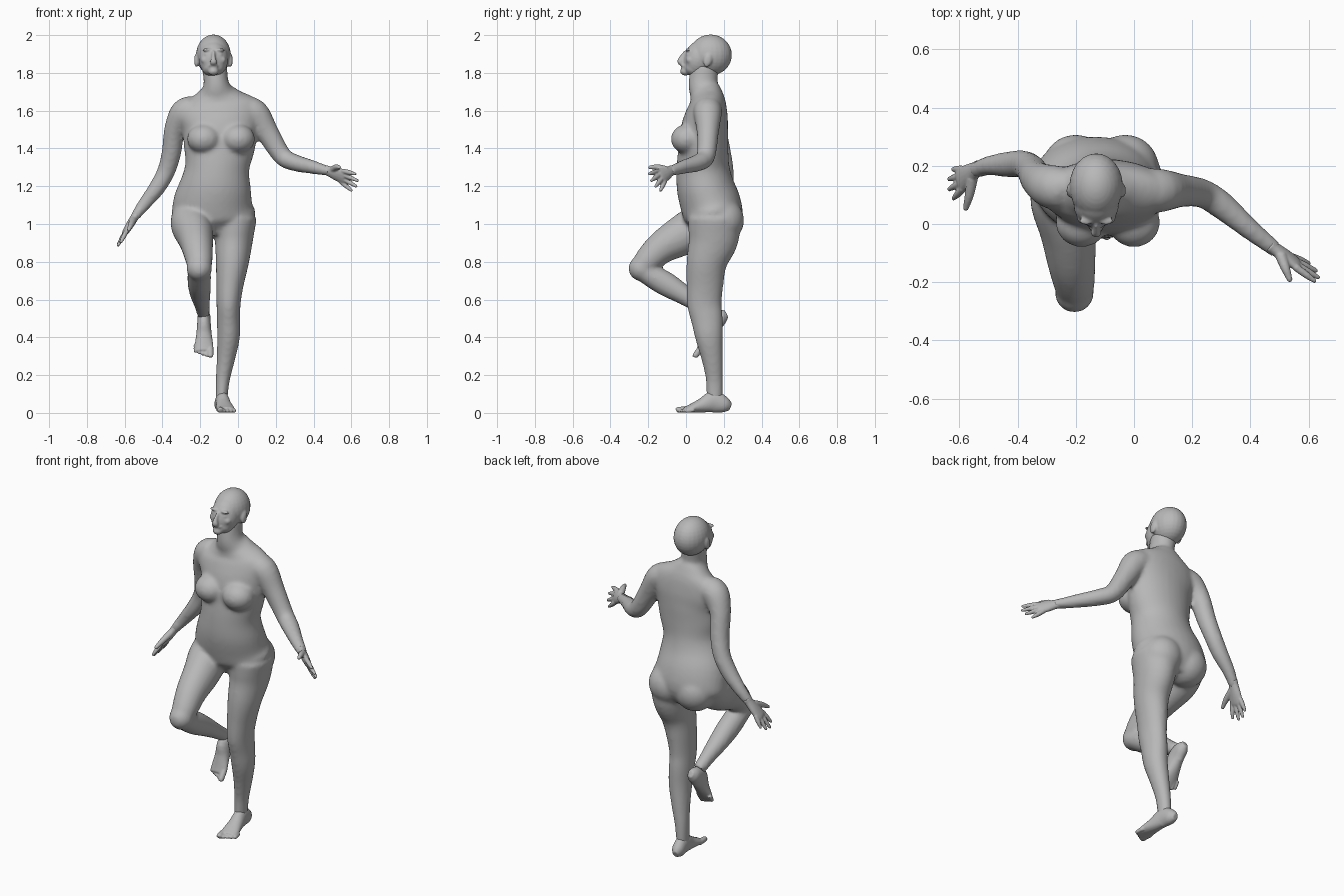
import bpy, bmesh, math
from mathutils import Vector, Matrix

cube = bpy.data.objects.get("Cube")
if cube:
    bpy.data.objects.remove(cube, do_unlink=True)

skin = bpy.data.materials.new("plain_grey")
skin.use_nodes = True
GREY = (0.48, 0.48, 0.48, 1)
skin.diffuse_color = GREY
skin.node_tree.nodes["Principled BSDF"].inputs["Base Color"].default_value = GREY

X, Y = Vector((1, 0, 0)), Vector((0, 1, 0))


def spline(pts, steps=4):
    """Catmull-Rom resampling of points with any number of components."""
    out = []
    for i in range(len(pts) - 1):
        a, b, c, d = (pts[max(i - 1, 0)], pts[i], pts[i + 1], pts[min(i + 2, len(pts) - 1)])
        for s in range(steps):
            t = s / steps
            out.append([q + 0.5 * t * (r - p + t * (2 * p - 5 * q + 4 * r - w + t * (3 * (q - r) + w - p)))
                        for p, q, r, w in zip(a, b, c, d)])
    return out + [list(pts[-1])]


def loft(bm, sections, side=X, sides=24, matrix=Matrix()):
    """Closed tube through sections (x, y, z, half width, half depth)."""
    path = spline(sections)
    centres = [Vector(p[:3]) for p in path]
    rings = []
    for i, p in enumerate(path):
        tangent = (centres[min(i + 1, len(path) - 1)] - centres[max(i - 1, 0)]).normalized()
        u = (side - tangent * side.dot(tangent)).normalized()
        v = tangent.cross(u)
        ring = []
        for k in range(sides):
            ang = math.tau * k / sides
            co = centres[i] + u * math.cos(ang) * p[3] + v * math.sin(ang) * p[4]
            ring.append(bm.verts.new(matrix @ co))
        rings.append(ring)
    for r0, r1 in zip(rings, rings[1:]):
        for k in range(sides):
            n = (k + 1) % sides
            bm.faces.new((r0[k], r0[n], r1[n], r1[k]))
    bm.faces.new(rings[0][::-1])
    bm.faces.new(rings[-1])


def ball(bm, centre, radii, tilt=0.0):
    m = Matrix.Translation(centre) @ Matrix.Rotation(tilt, 4, 'X') @ Matrix.Diagonal((*radii, 1))
    bmesh.ops.create_uvsphere(bm, u_segments=24, v_segments=16, radius=1, matrix=m)


def finish(bm, name, voxel, smooth):
    """Fuse overlapping volumes into one skin and relax it."""
    bmesh.ops.recalc_face_normals(bm, faces=bm.faces)
    mesh = bpy.data.meshes.new(name)
    bm.to_mesh(mesh)
    bm.free()
    ob = bpy.data.objects.new(name, mesh)
    bpy.context.collection.objects.link(ob)
    bpy.ops.object.select_all(action='DESELECT')
    bpy.context.view_layer.objects.active = ob
    ob.select_set(True)
    fuse = ob.modifiers.new("fuse", 'REMESH')
    fuse.mode = 'VOXEL'
    fuse.voxel_size = voxel
    relax = ob.modifiers.new("relax", 'SMOOTH')
    relax.factor = 0.5
    relax.iterations = smooth
    for mod in ("fuse", "relax"):
        bpy.ops.object.modifier_apply(modifier=mod)
    ob.data.materials.clear()
    ob.data.materials.append(skin)
    bpy.ops.object.shade_smooth_by_angle(angle=math.radians(50))


# Torso and neck
body = bmesh.new()
loft(body, [
    (-.125, .15, .94, .11, .10), (-.128, .15, 1.02, .215, .15), (-.133, .132, 1.1, .213, .16),
    (-.12, .102, 1.2, .19, .152), (-.11, .09, 1.3, .17, .14), (-.1, .092, 1.4, .188, .132),
    (-.095, .098, 1.5, .2, .126), (-.1, .11, 1.58, .225, .112), (-.105, .115, 1.64, .21, .096),
    (-.11, .105, 1.69, .12, .085), (-.115, .09, 1.74, .068, .077), (-.125, .1, 1.84, .068, .075)], sides=32)
# Chest and seat
for x in (-.18, .0):
    ball(body, (x, .005, 1.45), (.09, .085, .078))
for x in (-.2, -.03):
    ball(body, (x, .195, 1.02), (.115, .113, .115))

# Left arm (outstretched) and right arm (lowered)
loft(body, [
    (.03, .115, 1.605, .075, .07), (.09, .115, 1.585, .075, .075), (.158, .115, 1.48, .058, .06),
    (.235, .105, 1.36, .05, .05), (.3, .065, 1.325, .048, .045), (.4, -.02, 1.3, .036, .036),
    (.49, -.09, 1.277, .028, .024)], Y)
loft(body, [
    (-.24, .12, 1.605, .075, .075), (-.29, .13, 1.585, .075, .073), (-.335, .155, 1.5, .06, .056),
    (-.352, .185, 1.38, .053, .052), (-.38, .205, 1.28, .048, .048), (-.43, .205, 1.19, .045, .044),
    (-.5, .2, 1.1, .034, .034), (-.55, .183, 1.033, .028, .024)], Y)

# Left leg (standing)
loft(body, [
    (-.02, .15, 1.03, .12, .14), (-.022, .145, .92, .102, .133), (-.03, .11, .8, .088, .108),
    (-.043, .1, .68, .073, .098), (-.05, .097, .58, .064, .092), (-.05, .11, .5, .062, .085),
    (-.05, .122, .4, .06, .073), (-.065, .14, .28, .048, .056), (-.08, .15, .18, .038, .046),
    (-.086, .152, .09, .032, .043), (-.087, .15, .05, .03, .04)])

# Right leg (raised and bent)
loft(body, [
    (-.23, .14, 1.05, .115, .11), (-.245, .08, 1.0, .112, .115), (-.227, -.02, .94, .098, .108),
    (-.215, -.13, .875, .083, .087), (-.205, -.21, .8, .07, .07), (-.205, -.24, .765, .06, .055)])
ball(body, (-.205, -.235, .765), (.068, .07, .068))
loft(body, [
    (-.205, -.235, .755, .062, .055), (-.205, -.12, .69, .062, .065), (-.2, -.02, .63, .055, .054),
    (-.19, .07, .57, .041, .042), (-.183, .14, .522, .034, .036)])
finish(body, "body", .011, 8)

# Head: cranium, face, jaw and features
head = bmesh.new()
hx = -.13
ball(head, (hx, .13, 1.895), (.092, .113, .108))
ball(head, (hx, .068, 1.875), (.078, .078, .1), -.32)
ball(head, (hx, .045, 1.825), (.06, .06, .045), -.2)
ball(head, (hx, -.003, 1.808), (.028, .028, .022))
loft(head, [(hx, .004, 1.915, .008, .012), (hx, -.02, 1.88, .011, .016),
            (hx, -.03, 1.858, .019, .016), (hx, -.015, 1.847, .016, .012)])
ball(head, (hx, -.012, 1.838), (.027, .015, .007))
ball(head, (hx, -.011, 1.826), (.023, .015, .007))
for s in (-1, 1):
    ball(head, (hx + s * .034, .01, 1.922), (.026, .013, .008))
    ball(head, (hx + s * .033, .012, 1.898), (.015, .012, .009))
    ball(head, (hx + s * .042, .022, 1.868), (.025, .022, .022))
    ball(head, (hx + s * .09, .115, 1.867), (.012, .023, .037), -.25)
finish(head, "head", .006, 3)


def hand(name, wrist, knuckle, across, thumb, tips):
    """Palm, thumb and four fingers, index first."""
    wrist, knuckle, across = Vector(wrist), Vector(knuckle), Vector(across).normalized()
    bm = bmesh.new()
    along = knuckle - wrist
    loft(bm, [(*(wrist - along * .2), .028, .024), (*wrist, .028, .022),
              (*(wrist + along * .5), .038, .021), (*(knuckle - along * .05), .043, .017),
              (*(knuckle + along * .1), .036, .01)], across, 16)
    for i, tip in enumerate(tips):
        tip = Vector(tip)
        root = knuckle - along * .15 + across * (.033 - .022 * i)
        mid = root.lerp(tip, .55)
        loft(bm, [(*root, .013, .013), (*mid, .0125, .0125), (*tip, .008, .008)], across + Y * .01, 10)
        ball(bm, tip, (.008,) * 3)
    thumb = Vector(thumb)
    base = wrist + along * .25 + across * .02
    mid = base.lerp(thumb, .5) + across * .008
    loft(bm, [(*base, .02, .02), (*mid, .016, .016), (*thumb, .01, .01)], along, 10)
    ball(bm, thumb, (.01,) * 3)
    finish(bm, name, .0045, 2)


hand("left_hand", (.48, -.083, 1.28), (.56, -.138, 1.25), (.025, -.065, .095), (.535, -.19, 1.3),
     [(.62, -.195, 1.265), (.632, -.183, 1.23), (.625, -.16, 1.2), (.6, -.135, 1.178)])
hand("right_hand", (-.543, .187, 1.043), (-.597, .15, .955), (.005, -.105, 0), (-.578, .055, .97),
     [(-.62, .088, .905), (-.635, .12, .888), (-.635, .155, .89), (-.622, .188, .91)])


def foot(name, matrix, inner):
    """Foot with its heel at the origin, toes along -y; inner is the big toe's x sign."""
    bm = bmesh.new()
    loft(bm, [
        (0, 0, .03, .016, .02), (0, -.03, .042, .034, .042), (0, -.09, .058, .036, .057),
        (0, -.15, .04, .041, .039), (0, -.21, .024, .049, .023), (0, -.245, .016, .046, .015)],
        matrix=matrix)
    for i in range(5):
        x = inner * (.034 - .0195 * i)
        r = .016 if i == 0 else .011
        end = -.285 + .009 * i
        loft(bm, [(x, -.215 + .004 * i, r + .004, r, r), (x, end + .012, r, r, r),
                  (x, end, r * .8, r * .6, r * .6)], sides=10, matrix=matrix)
    finish(bm, name, .005, 2)


foot("left_foot", Matrix.Translation((-.095, .235, 0)) @ Matrix.Rotation(.13, 4, 'Z'), -1)
foot("right_foot", Matrix.Translation((-.18, .238, .505)) @ Matrix.Rotation(.877, 4, 'X'), 1)
